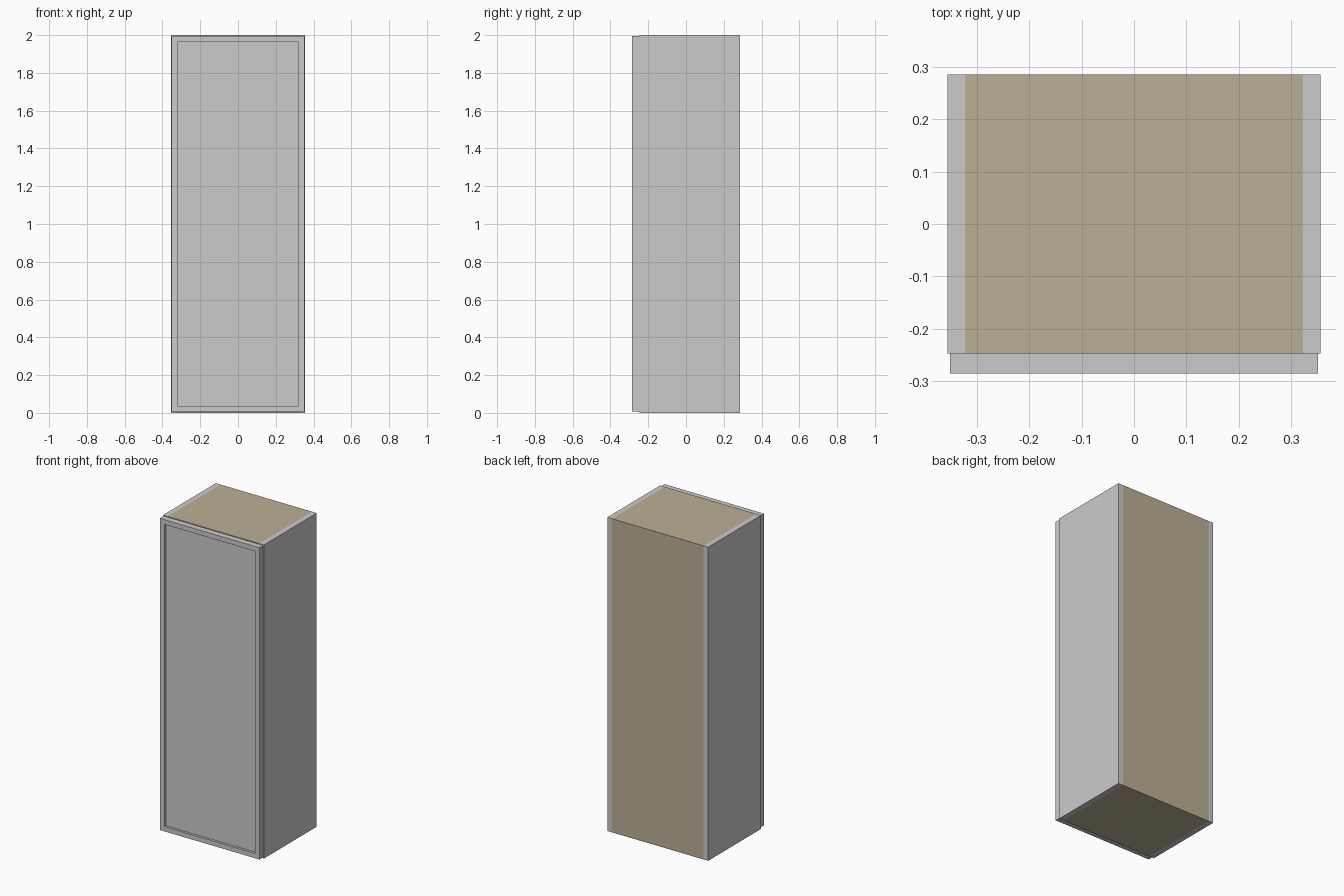
import bpy, bmesh

if "Cube" in bpy.data.objects:
    bpy.data.objects.remove(bpy.data.objects["Cube"])

tan = bpy.data.materials.new("tan_board")
tan.diffuse_color = (0.50, 0.43, 0.30, 1)
tan.use_nodes = True
tan.node_tree.nodes["Principled BSDF"].inputs["Base Color"].default_value = tan.diffuse_color


def box(name, x, y, z, mat=None):
    """Axis-aligned box from (min, max) ranges."""
    bm = bmesh.new()
    bmesh.ops.create_cube(bm, size=1)
    for v in bm.verts:
        v.co = [r[0] if c < 0 else r[1] for c, r in zip(v.co, (x, y, z))]
    me = bpy.data.meshes.new(name)
    bm.to_mesh(me)
    bm.free()
    ob = bpy.data.objects.new(name, me)
    bpy.context.collection.objects.link(ob)
    if mat:
        me.materials.append(mat)
    return ob


W, SIDE, BACK, FRONT, CASE, H, T = 0.356, 0.323, 0.285, -0.285, -0.247, 2.0, 0.033

# Grey side panels
for side, s in (("left", -1), ("right", 1)):
    box(side + "_side_panel", sorted((s * SIDE, s * W)), (CASE, BACK), (0, H))

# Tan carcass between the sides
inner = (-SIDE, SIDE)
box("top_board", inner, (CASE, BACK), (H - T, H), tan)
box("bottom_board", inner, (CASE, BACK), (0, T), tan)
box("back_board", inner, (BACK - 0.012, BACK), (T, H - T), tan)

# Door with a recessed centre panel
door = box("door", (-0.351, 0.351), (FRONT, CASE), (0.007, 1.995))
bm = bmesh.new()
bm.from_mesh(door.data)
bm.normal_update()
face = min(bm.faces, key=lambda f: f.calc_center_median().y)
bmesh.ops.inset_region(bm, faces=[face], thickness=0.043)
panel = bmesh.ops.extrude_face_region(bm, geom=[face])["geom"]
verts = [g for g in panel if isinstance(g, bmesh.types.BMVert)]
bmesh.ops.translate(bm, vec=(0, 0.015, 0), verts=verts)
if face.is_valid:
    bmesh.ops.delete(bm, geom=[face], context='FACES_ONLY')
bmesh.ops.recalc_face_normals(bm, faces=bm.faces)
bm.to_mesh(door.data)
bm.free()
